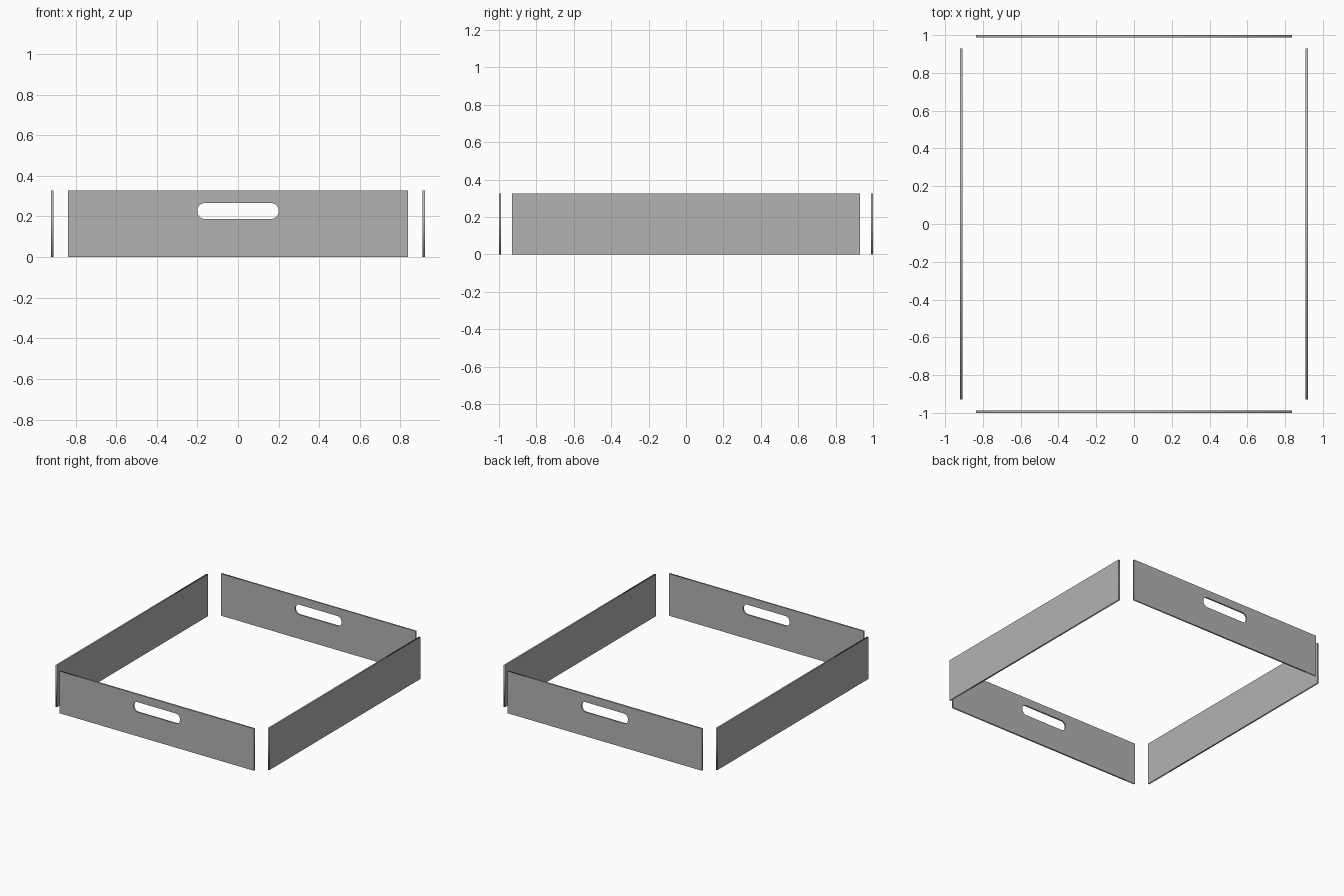
import bpy
from math import pi, cos, sin

HEIGHT = 0.327
THICK = 0.012

cube = bpy.data.objects.get("Cube")
if cube:
    bpy.data.objects.remove(cube, do_unlink=True)

# Single grey panel colour
grey = bpy.data.materials.new("panel_grey")
grey.use_nodes = True
colour = (0.45, 0.45, 0.45, 1)
grey.diffuse_color = colour
grey.node_tree.nodes["Principled BSDF"].inputs["Base Color"].default_value = colour


def rounded_rect(half_w, z0, z1, r, steps=8):
    """Outline of a rectangle, with rounded corners when r > 0."""
    corners = [(half_w - r, z1 - r), (r - half_w, z1 - r),
               (r - half_w, z0 + r), (half_w - r, z0 + r)]
    if r == 0:
        return corners
    return [(x + r * cos((q + s / steps) * pi / 2),
             z + r * sin((q + s / steps) * pi / 2))
            for q, (x, z) in enumerate(corners) for s in range(steps + 1)]


def panel(name, outlines, location, turn):
    """Upright board: filled outlines (the second one is a hole), extruded."""
    curve = bpy.data.curves.new(name, 'CURVE')
    curve.dimensions = '2D'
    curve.fill_mode = 'BOTH'
    curve.extrude = THICK / 2
    for points in outlines:
        spline = curve.splines.new('POLY')
        spline.points.add(len(points) - 1)
        for p, (x, z) in zip(spline.points, points):
            p.co = (x, z, 0, 1)
        spline.use_cyclic_u = True
    curve.materials.append(grey)
    obj = bpy.data.objects.new(name, curve)
    obj.location = location
    obj.rotation_euler = (pi / 2, 0, turn)
    bpy.context.collection.objects.link(obj)
    bpy.ops.object.select_all(action='DESELECT')
    obj.select_set(True)
    bpy.context.view_layer.objects.active = obj
    bpy.ops.object.convert(target='MESH')


# Front and back boards with a slotted hand hole, and plain side boards
end_board = [rounded_rect(0.837, 0, HEIGHT, 0),
             rounded_rect(0.2, 0.188, 0.266, 0.037)]
side_board = [rounded_rect(0.929, 0, HEIGHT, 0)]

for name, s in (("front_panel", -1), ("back_panel", 1)):
    panel(name, end_board, (0, s * (1 - THICK / 2), 0), 0)
for name, s in (("right_panel", -1), ("left_panel", 1)):
    panel(name, side_board, (s * 0.915, 0, 0), pi / 2)
